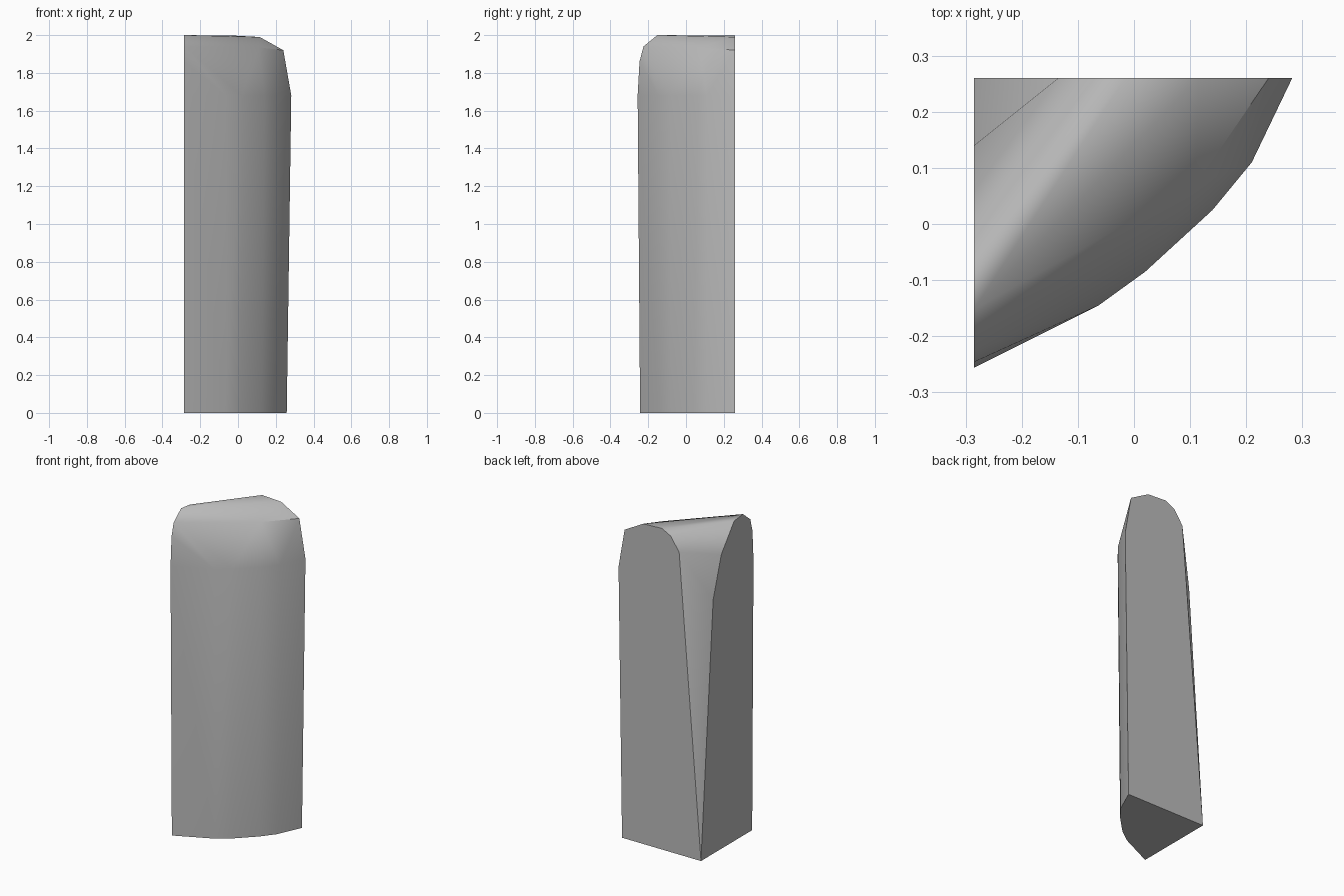
import bpy
import bmesh
import math

cube = bpy.data.objects.get("Cube")
if cube:
    bpy.data.objects.remove(cube)

SIDE, BACK = -0.285, 0.26   # the two flat cut planes

# Bottom outline and widest outline of the curved outer wall
foot = [(SIDE, -.243), (-.065, -.14), (.015, -.082), (.125, .028), (.19, .11), (.258, BACK), (SIDE, BACK)]
bulge = [(SIDE, -.256), (-.063, -.145), (.02, -.085), (.14, .025), (.21, .11), (.282, BACK)]

# Rounded top profiles on the cut planes: (distance along plane, height)
side_top = [(-.246, 1.86), (-.225, 1.94), (-.152, 2), (-.066, 1.99), (.06, 1.83), (.14, 1.58)]
back_top = [(.24, 1.92), (.115, 1.99), (-.016, 1.997), (-.077, 1.965), (-.135, 1.88)]

points = [(x, y, 0) for x, y in foot]
points += [(x, y, 1.68) for x, y in bulge]
points += [(SIDE, y, z) for y, z in side_top]
points += [(x, BACK, z) for x, z in back_top]
points.append((.11, .07, 1.935))   # worn shoulder corner

# Solid block wrapped around the outlines
bm = bmesh.new()
for p in points:
    bm.verts.new(p)
hull = bmesh.ops.convex_hull(bm, input=bm.verts[:])
loose = [v for v in bm.verts if not v.link_faces]
bmesh.ops.delete(bm, geom=loose, context='VERTS')
bmesh.ops.dissolve_limit(bm, angle_limit=math.radians(0.5), verts=bm.verts[:], edges=bm.edges[:])
bmesh.ops.recalc_face_normals(bm, faces=bm.faces[:])

mesh = bpy.data.meshes.new("stone_pillar")
bm.to_mesh(mesh)
bm.free()
pillar = bpy.data.objects.new("stone_pillar", mesh)
bpy.context.collection.objects.link(pillar)

# Plain grey stone
stone = bpy.data.materials.new("grey_stone")
stone.use_nodes = True
grey = (0.5, 0.5, 0.5, 1)
stone.diffuse_color = grey
stone.node_tree.nodes["Principled BSDF"].inputs["Base Color"].default_value = grey
mesh.materials.append(stone)

# Soft worn wall, crisp cut edges
bpy.context.view_layer.objects.active = pillar
pillar.select_set(True)
bpy.ops.object.shade_smooth_by_angle(angle=math.radians(35))
